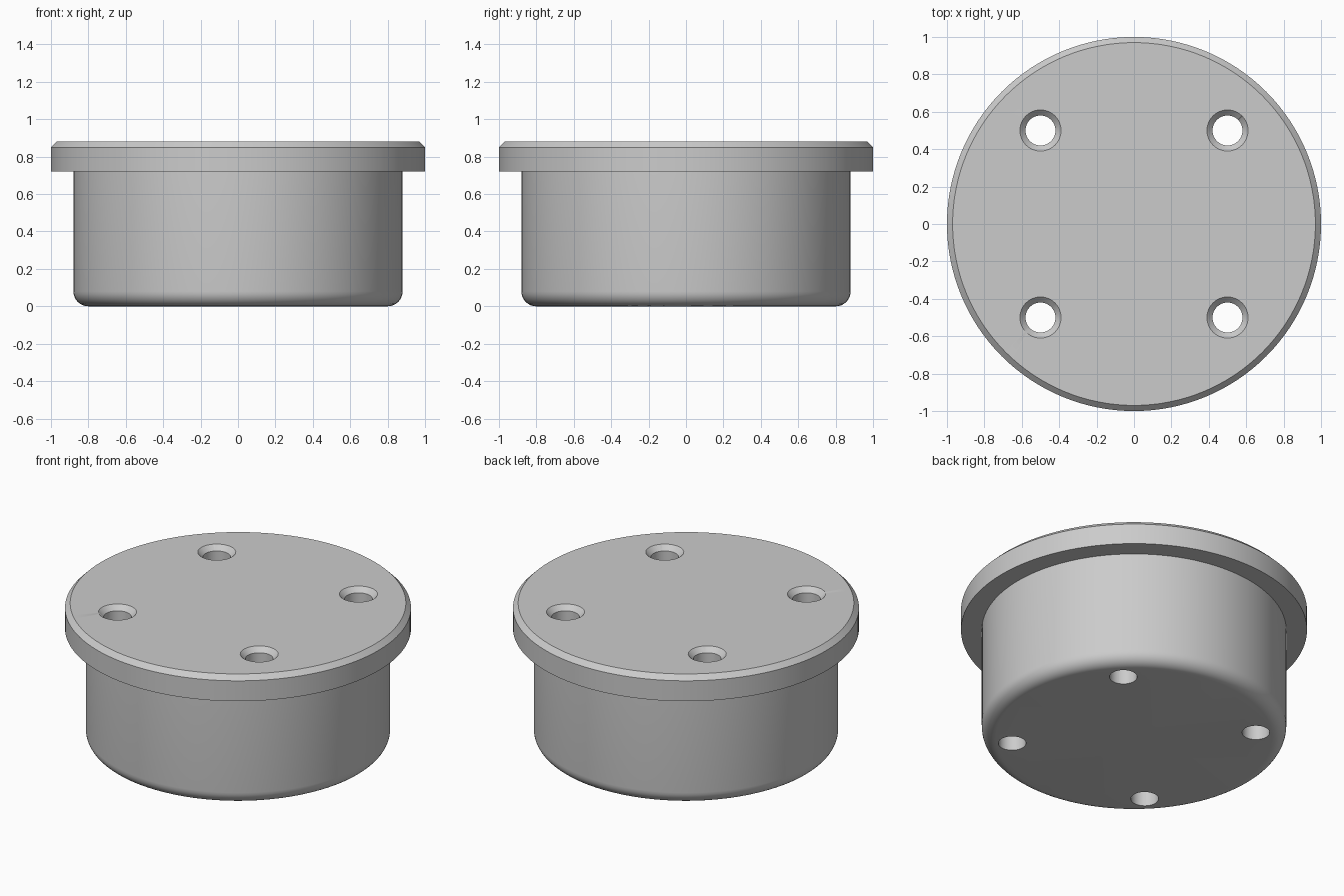
import bpy, bmesh, math

cube = bpy.data.objects.get("Cube")
if cube:
    bpy.data.objects.remove(cube)

RIM_R, BODY_R, HOLE_R = 1.0, 0.88, 0.08
RIM_Z, TOP_Z = 0.72, 0.88
CHAMFER, FILLET = 0.03, 0.08

grey = bpy.data.materials.new("plain grey")
grey.use_nodes = True
colour = (0.6, 0.6, 0.6, 1)
grey.diffuse_color = colour
grey.node_tree.nodes["Principled BSDF"].inputs["Base Color"].default_value = colour


def lathe(name, profile, segments):
    """Spin an (r, z) profile that starts and ends on the axis into a closed solid."""
    bm = bmesh.new()
    verts = [bm.verts.new((r, 0, z)) for r, z in profile]
    edges = [bm.edges.new(pair) for pair in zip(verts, verts[1:])]
    bmesh.ops.spin(bm, geom=verts + edges, cent=(0, 0, 0), axis=(0, 0, 1),
                   angle=math.tau, steps=segments, use_duplicate=False)
    bmesh.ops.remove_doubles(bm, verts=bm.verts, dist=0.0001)
    bmesh.ops.recalc_face_normals(bm, faces=bm.faces)
    mesh = bpy.data.meshes.new(name)
    bm.to_mesh(mesh)
    bm.free()
    mesh.materials.append(grey)
    obj = bpy.data.objects.new(name, mesh)
    bpy.context.collection.objects.link(obj)
    return obj


# Round plug: filleted bottom, straight body, wider rim with a chamfered top
fillet = [(BODY_R - FILLET + FILLET * math.sin(a), FILLET - FILLET * math.cos(a))
          for a in (math.pi / 2 * i / 8 for i in range(9))]
plug = lathe("flanged_plug", [(0, 0)] + fillet + [
    (BODY_R, RIM_Z), (RIM_R, RIM_Z), (RIM_R, TOP_Z - CHAMFER),
    (RIM_R - CHAMFER, TOP_Z), (0, TOP_Z)], 128)

# Four countersunk screw holes, cut right through
over = 0.05
hole_profile = [(0, -over), (HOLE_R, -over), (HOLE_R, TOP_Z - CHAMFER),
                (HOLE_R + CHAMFER + over, TOP_Z + over), (0, TOP_Z + over)]
cutters = []
for x in (-0.5, 0.5):
    for y in (-0.5, 0.5):
        cutter = lathe("hole_cutter", hole_profile, 48)
        cutter.location = (x, y, 0)
        cutter.hide_render = True
        cutters.append(cutter)
        cut = plug.modifiers.new("screw hole", 'BOOLEAN')
        cut.operation = 'DIFFERENCE'
        cut.solver = 'EXACT'
        cut.object = cutter

# Apply the cuts and remove the cutters
bpy.ops.object.select_all(action='DESELECT')
bpy.context.view_layer.objects.active = plug
plug.select_set(True)
for cut in list(plug.modifiers):
    bpy.ops.object.modifier_apply(modifier=cut.name)
for cutter in cutters:
    bpy.data.objects.remove(cutter)

# Merge the flat end faces, then smooth the round ones
bm = bmesh.new()
bm.from_mesh(plug.data)
bmesh.ops.dissolve_limit(bm, angle_limit=math.radians(0.5),
                         verts=bm.verts, edges=bm.edges)
bmesh.ops.triangulate(bm, faces=[f for f in bm.faces if len(f.verts) > 4])
bm.to_mesh(plug.data)
bm.free()
bpy.ops.object.shade_smooth_by_angle(angle=math.radians(30))
